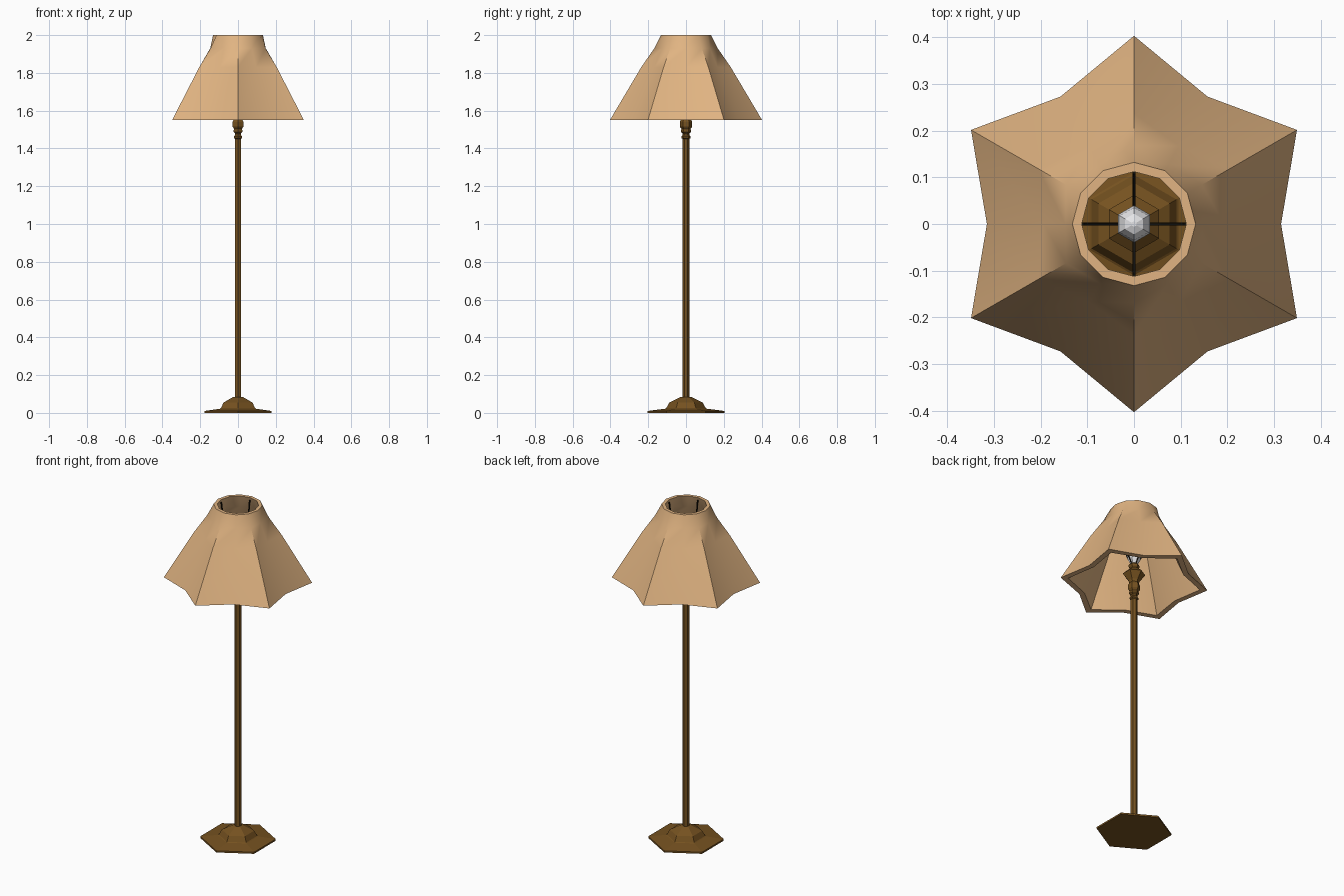
import bpy
import bmesh
from math import sin, cos, pi, radians
from mathutils import Vector

cube = bpy.data.objects.get("Cube")
if cube:
    bpy.data.objects.remove(cube, do_unlink=True)


def material(name, rgb):
    mat = bpy.data.materials.new(name)
    mat.use_nodes = True
    mat.diffuse_color = (*rgb, 1)
    mat.node_tree.nodes["Principled BSDF"].inputs["Base Color"].default_value = (*rgb, 1)
    return mat


FABRIC = material("tan fabric", (0.75, 0.456, 0.223))
BRASS = material("dark brass", (0.18, 0.084, 0.0144))
WIRE = material("black wire", (0.008, 0.006, 0.003))
GLASS = material("white glass", (0.82, 0.82, 0.84))


def add_object(name, bm, mat):
    bmesh.ops.recalc_face_normals(bm, faces=bm.faces)
    mesh = bpy.data.meshes.new(name)
    bm.to_mesh(mesh)
    bm.free()
    mesh.materials.append(mat)
    obj = bpy.data.objects.new(name, mesh)
    bpy.context.collection.objects.link(obj)
    return obj


def bridge(bm, a, b):
    n = len(a)
    for i in range(n):
        bm.faces.new((a[i], a[(i + 1) % n], b[(i + 1) % n], b[i]))


def ring(bm, z, radii, sides):
    """Ring of vertices starting on the +y axis; radii repeat around it."""
    return [bm.verts.new((radii[i % len(radii)] * sin(2 * pi * i / sides),
                          radii[i % len(radii)] * cos(2 * pi * i / sides), z))
            for i in range(sides)]


def hex_lathe(name, profile, mat):
    """Six-sided turned part from (radius, height) pairs, capped at both ends."""
    bm = bmesh.new()
    rings = [ring(bm, z, (r,), 6) for r, z in profile]
    for a, b in zip(rings, rings[1:]):
        bridge(bm, a, b)
    bm.faces.new(rings[0])
    bm.faces.new(rings[-1])
    return add_object(name, bm, mat)


# Stepped foot and pole
hex_lathe("base", [(0.205, 0), (0.205, 0.01), (0.11, 0.022), (0.105, 0.025),
                   (0.088, 0.055), (0.028, 0.085)], BRASS)
hex_lathe("pole", [(0.018, 0.07), (0.018, 1.46)], BRASS)

# Turned collar, flared cup and bulb holder
hex_lathe("socket", [(0.018, 1.45), (0.025, 1.455), (0.025, 1.463), (0.018, 1.47),
                     (0.018, 1.48), (0.027, 1.487), (0.027, 1.497), (0.023, 1.502),
                     (0.033, 1.515), (0.033, 1.54), (0.026, 1.555), (0.032, 1.57),
                     (0.062, 1.61), (0.028, 1.64), (0.022, 1.645), (0.03, 1.655),
                     (0.03, 1.665), (0.02, 1.675)], BRASS)
hex_lathe("bulb", [(0.018, 1.67), (0.034, 1.7), (0.04, 1.735), (0.035, 1.765),
                   (0.022, 1.785), (0.006, 1.792)], GLASS)

# Star-shaped shade: outer wall down, inner wall back up, (height, ridge, valley)
outer = [(2.0, 0.132, 0.132), (1.93, 0.168, 0.147),
         (1.83, 0.237, 0.193), (1.55, 0.403, 0.315)]
inner = [(1.55, 0.362, 0.285), (1.83, 0.21, 0.17),
         (1.93, 0.145, 0.126), (2.0, 0.112, 0.112)]
bm = bmesh.new()
loops = [ring(bm, z, (ridge, valley), 12) for z, ridge, valley in outer + inner]
for a, b in zip(loops, loops[1:] + loops[:1]):
    bridge(bm, a, b)
shade = add_object("shade", bm, FABRIC)
bpy.ops.object.select_all(action="DESELECT")
shade.select_set(True)
bpy.context.view_layer.objects.active = shade
bpy.ops.object.shade_smooth_by_angle(angle=radians(55))

# Four wire arms holding the shade
bm = bmesh.new()
path = [(0.015, 1.67), (0.06, 1.75), (0.1, 1.9), (0.11, 1.985)]
for k in range(4):
    out = Vector((cos(k * pi / 2), sin(k * pi / 2), 0))
    side = Vector((-out.y, out.x, 0))
    loops = []
    for r, z in path:
        mid = out * r + Vector((0, 0, z))
        loops.append([bm.verts.new(mid + 0.003 * (out * u + side * v))
                      for u, v in ((-1, -1), (1, -1), (1, 1), (-1, 1))])
    for a, b in zip(loops, loops[1:]):
        bridge(bm, a, b)
    bm.faces.new(loops[0])
    bm.faces.new(loops[-1])
add_object("shade_wires", bm, WIRE)
